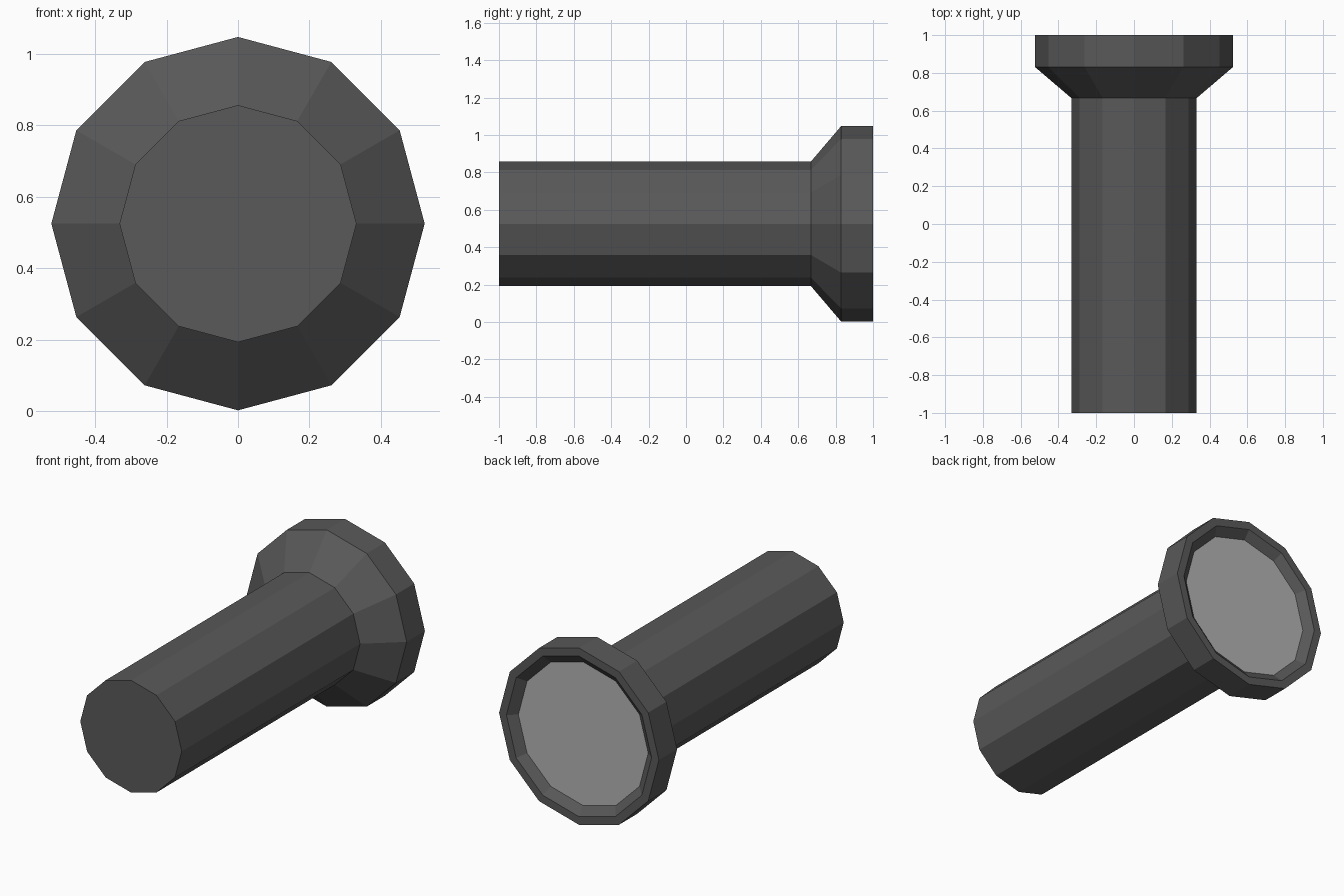
import bpy, bmesh, math

if "Cube" in bpy.data.objects:
    bpy.data.objects.remove(bpy.data.objects["Cube"])

SIDES = 12
AXIS_Z = 0.525


def material(name, rgb):
    m = bpy.data.materials.new(name)
    m.diffuse_color = (*rgb, 1)
    m.use_nodes = True
    m.node_tree.nodes["Principled BSDF"].inputs["Base Color"].default_value = m.diffuse_color
    return m


def lathe_y(name, profile, mat, cap_start=False, cap_end=False):
    """Flat-shaded 12-sided rings of (y, radius) joined along the y axis."""
    bm = bmesh.new()
    rings = []
    for y, r in profile:
        rings.append([bm.verts.new((r * math.cos(a), y, AXIS_Z + r * math.sin(a)))
                      for a in (2 * math.pi * i / SIDES for i in range(SIDES))])
    for a, b in zip(rings, rings[1:]):
        for i in range(SIDES):
            j = (i + 1) % SIDES
            bm.faces.new((a[i], b[i], b[j], a[j]))
    if cap_start:
        bm.faces.new(rings[0])
    if cap_end:
        bm.faces.new(rings[-1][::-1])
    me = bpy.data.meshes.new(name)
    bm.to_mesh(me)
    bm.free()
    me.materials.append(mat)
    ob = bpy.data.objects.new(name, me)
    bpy.context.collection.objects.link(ob)
    return ob


dark = material("dark_casing", (0.1, 0.1, 0.1))
pale = material("pale_lens", (0.45, 0.45, 0.45))

# Handle, flared head, rim and tapered recess in one shell
lathe_y("torch_body", [(-1, 0.332), (0.667, 0.332), (0.83, 0.523), (1, 0.523),
                       (1, 0.475), (0.96, 0.425)], dark, cap_start=True)

# Lens disc at the bottom of the recess
lathe_y("lens", [(0.96, 0.425)], pale, cap_end=True)
